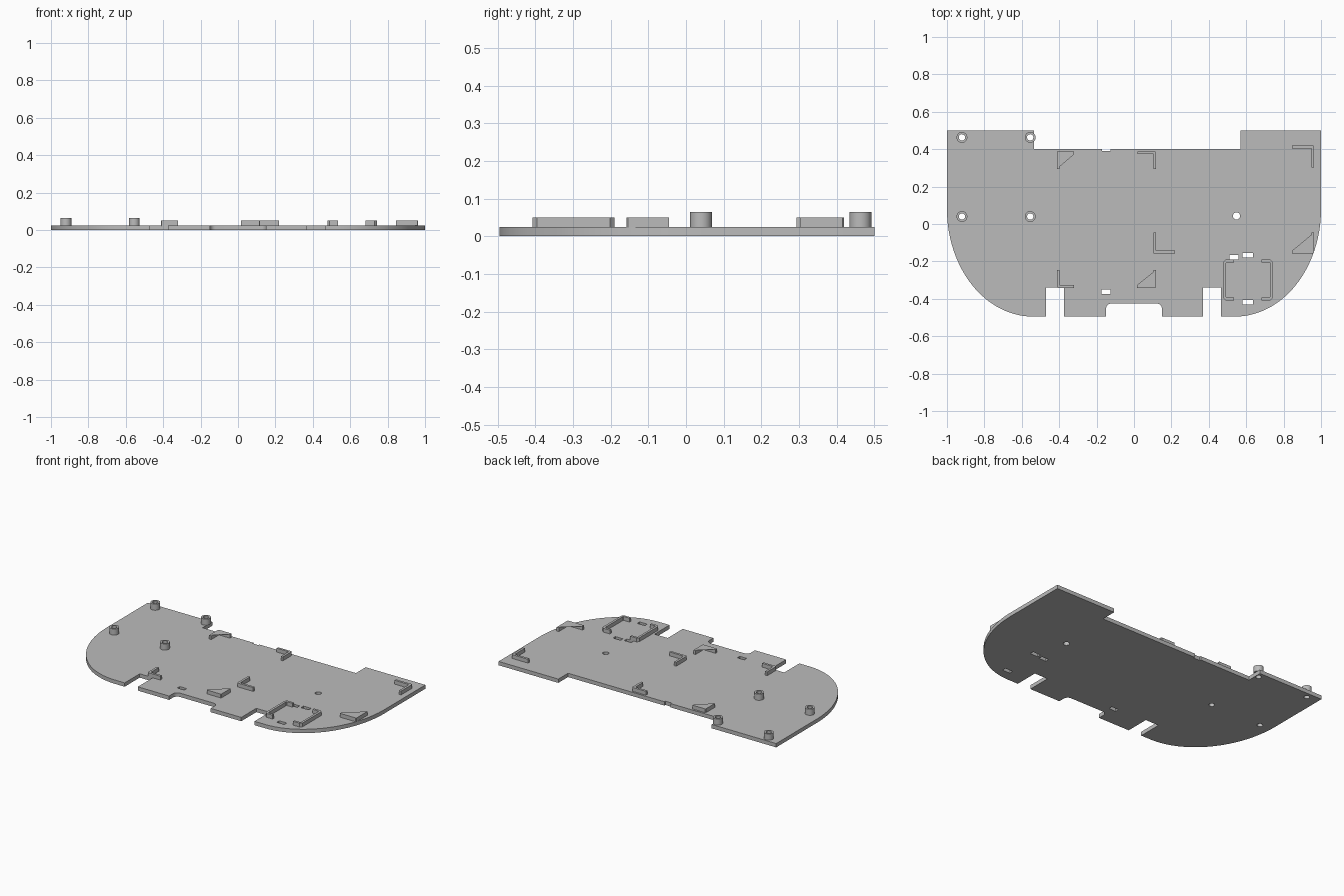
import bpy, bmesh, math
from mathutils import Vector

cube = bpy.data.objects.get("Cube")
if cube:
    bpy.data.objects.remove(cube, do_unlink=True)

grey = bpy.data.materials.new("plain grey")
grey.use_nodes = True
COLOUR = (0.5, 0.5, 0.5, 1)
grey.diffuse_color = COLOUR
grey.node_tree.nodes["Principled BSDF"].inputs["Base Color"].default_value = COLOUR

PLATE, RIB, POST = 0.025, 0.05, 0.065


def prism(name, outlines, z0, z1):
    """Extrude one or more closed outlines from z0 to z1."""
    bm = bmesh.new()
    for pts in outlines:
        face = bm.faces.new([bm.verts.new((x, y, z0)) for x, y in pts])
        top = bmesh.ops.extrude_face_region(bm, geom=[face])
        verts = [g for g in top["geom"] if isinstance(g, bmesh.types.BMVert)]
        bmesh.ops.translate(bm, verts=verts, vec=(0, 0, z1 - z0))
    bmesh.ops.recalc_face_normals(bm, faces=bm.faces)
    mesh = bpy.data.meshes.new(name)
    bm.to_mesh(mesh)
    bm.free()
    mesh.materials.append(grey)
    obj = bpy.data.objects.new(name, mesh)
    bpy.context.collection.objects.link(obj)
    return obj


def arc(cx, cy, rx, ry, a0, a1, n):
    steps = [math.radians(a0 + (a1 - a0) * i / n) for i in range(n + 1)]
    return [(cx + rx * math.cos(a), cy + ry * math.sin(a)) for a in steps]


def circle(x, y, r, n=32):
    return arc(x, y, r, r, 0, 360, n)[:-1]


def rect(x0, x1, y0, y1):
    return [(x0, y0), (x1, y0), (x1, y1), (x0, y1)]


def cut(obj, outlines):
    cutter = prism("cutter", outlines, -0.1, 0.2)
    cutter.hide_render = True
    mod = obj.modifiers.new("holes", "BOOLEAN")
    mod.operation, mod.solver, mod.object = "DIFFERENCE", "EXACT", cutter
    activate(obj)
    bpy.ops.object.modifier_apply(modifier=mod.name)
    bpy.data.objects.remove(cutter, do_unlink=True)


def activate(obj):
    bpy.ops.object.select_all(action="DESELECT")
    obj.select_set(True)
    bpy.context.view_layer.objects.active = obj


def smooth(obj):
    activate(obj)
    bpy.ops.object.shade_smooth_by_angle(angle=math.radians(30))


def rib(name, path, width=0.015, chamfer=0.012):
    """Thin wall whose outer side follows the path, with eased corners."""
    pts = [Vector(p) for p in path]
    line = [pts[0]]
    for a, b, c in zip(pts, pts[1:], pts[2:]):
        line += [b + (a - b).normalized() * chamfer, b + (c - b).normalized() * chamfer]
    line.append(pts[-1])
    a, b, c = pts[:3]
    side = 1 if (b - a).cross(c - b) > 0 else -1
    normals = [Vector((a.y - b.y, b.x - a.x)).normalized() * side
               for a, b in zip(line, line[1:])]
    inner = []
    for i, p in enumerate(line):
        n0, n1 = normals[max(i - 1, 0)], normals[min(i, len(normals) - 1)]
        inner.append(p + (n0 + n1) * width / (1 + n0.dot(n1)))
    prism(name, [line + inner[::-1]], PLATE - 0.002, RIB)


# Base plate: straight back with a recess, rounded front corners, front notches
outline = [(-1, 0.5), (-0.535, 0.5), (-0.535, 0.4),
           (-0.17, 0.4), (-0.17, 0.39), (-0.125, 0.39), (-0.125, 0.4),
           (0.57, 0.4), (0.57, 0.5), (1, 0.5)]
outline += arc(0.54, 0.08, 0.46, 0.575, 0, -90, 32)
outline += [(0.465, -0.495), (0.465, -0.34), (0.37, -0.34), (0.37, -0.495), (0.15, -0.495)]
outline += arc(0.12, -0.455, 0.03, 0.03, 0, 90, 6)
outline += arc(-0.12, -0.455, 0.03, 0.03, 90, 180, 6)
outline += [(-0.15, -0.495), (-0.375, -0.495), (-0.375, -0.34), (-0.47, -0.34), (-0.47, -0.495)]
outline += arc(-0.54, 0.08, 0.46, 0.575, -90, -180, 32)
plate = prism("base_plate", [outline], 0, PLATE)

posts = [(x, y) for x in (-0.92, -0.555) for y in (0.04, 0.463)]
bores = [circle(x, y, 0.017) for x, y in posts]
slots = [rect(-0.175, -0.125, -0.375, -0.35), rect(0.51, 0.56, -0.19, -0.165),
         rect(0.58, 0.635, -0.18, -0.155), rect(0.58, 0.635, -0.43, -0.405)]
cut(plate, bores + slots + [circle(0.548, 0.043, 0.019)])
smooth(plate)

# Hollow mounting posts
for i, (x, y) in enumerate(posts):
    post = prism(f"mounting_post_{i + 1}", [circle(x, y, 0.029)], PLATE, POST)
    cut(post, [bores[i]])
    smooth(post)

# Corner brackets: outer corner, end of x arm, end of y arm
corners = [(-0.413, 0.388, -0.32, 0.293), (0.118, 0.388, 0.018, 0.293),
           (0.103, -0.158, 0.22, -0.045), (-0.413, -0.342, -0.32, -0.245),
           (0.118, -0.342, 0.015, -0.245), (0.963, 0.42, 0.845, 0.303),
           (0.963, -0.158, 0.845, -0.045)]
for i, (x, y, ex, ey) in enumerate(corners):
    rib(f"corner_bracket_{i + 1}", [(ex, y), (x, y), (x, ey)], chamfer=0.004)

# Pair of facing cradle walls
for name, x, ex in (("cradle_right", 0.478, 0.535), ("cradle_left", 0.742, 0.682)):
    rib(name, [(ex, -0.19), (x, -0.19), (x, -0.408), (ex, -0.408)])
